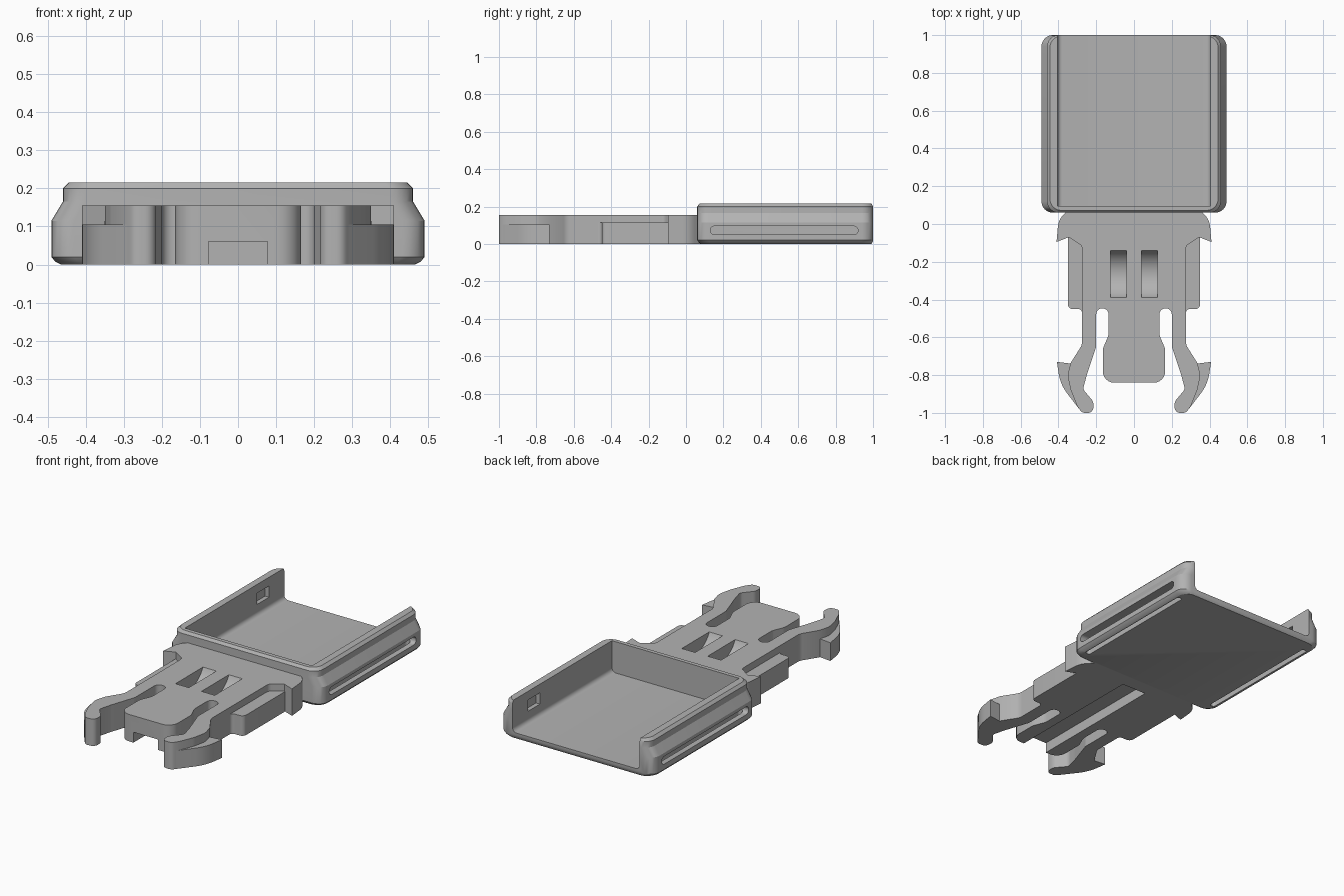
import bpy, bmesh, math
from mathutils import Vector

cube = bpy.data.objects.get("Cube")
if cube:
    bpy.data.objects.remove(cube)

grey = bpy.data.materials.new("grey plastic")
grey.use_nodes = True
grey.diffuse_color = (0.45, 0.45, 0.45, 1)
grey.node_tree.nodes["Principled BSDF"].inputs["Base Color"].default_value = (0.45, 0.45, 0.45, 1)


def rounded(corners, segs=6):
    """Closed outline from (a, b, radius) corners, radius optional."""
    out, n = [], len(corners)
    for i, c in enumerate(corners):
        p = Vector(c[:2])
        a, b = Vector(corners[i - 1][:2]) - p, Vector(corners[(i + 1) % n][:2]) - p
        if len(c) < 3:
            out.append(p)
            continue
        half = a.angle(b) / 2
        t = min(c[2] / math.tan(half), a.length * 0.49, b.length * 0.49)
        r = t * math.tan(half)
        centre = p + (a.normalized() + b.normalized()).normalized() * (r / math.sin(half))
        start, end = p + a.normalized() * t - centre, p + b.normalized() * t - centre
        sweep = math.pi - 2 * half
        for k in range(segs + 1):
            f = k / segs
            out.append(centre + (start * math.sin((1 - f) * sweep) + end * math.sin(f * sweep)) / math.sin(sweep)
                       if sweep < 3 else centre + start.lerp(end, f))
    return out


def loft(name, rings):
    """Solid from equal rings of 3D points, capped at both ends."""
    bm = bmesh.new()
    loops = [[bm.verts.new(v) for v in ring] for ring in rings]
    n = len(loops[0])
    bm.faces.new(loops[0])
    bm.faces.new(loops[-1])
    for low, high in zip(loops, loops[1:]):
        for i in range(n):
            j = (i + 1) % n
            bm.faces.new((low[i], low[j], high[j], high[i]))
    bmesh.ops.recalc_face_normals(bm, faces=bm.faces)
    mesh = bpy.data.meshes.new(name)
    bm.to_mesh(mesh)
    bm.free()
    mesh.materials.append(grey)
    obj = bpy.data.objects.new(name, mesh)
    bpy.context.collection.objects.link(obj)
    return obj


def prism(name, outline, lo, hi, axis="z"):
    place = {"x": lambda p, h: (h, p[0], p[1]),
             "y": lambda p, h: (p[0], h, p[1]),
             "z": lambda p, h: (p[0], p[1], h)}[axis]
    return loft(name, [[place(p, h) for p in outline] for h in (lo, hi)])


def box(a0, a1, b0, b1, r=None):
    corners = [(a0, b0), (a1, b0), (a1, b1), (a0, b1)]
    return rounded([c + (r,) for c in corners]) if r else corners


def cut(obj, cutters):
    bpy.context.view_layer.objects.active = obj
    for c in cutters:
        c.hide_render = True
        mod = obj.modifiers.new("cut", "BOOLEAN")
        mod.operation, mod.solver, mod.object = "DIFFERENCE", "EXACT", c
        bpy.ops.object.modifier_apply(modifier=mod.name)
        bpy.data.objects.remove(c)


def side(a, b, s):
    return min(a * s, b * s), max(a * s, b * s)


# Tray: shouldered block, hollowed and open at the back
levels = [(0, 0.465, 0.02), (0.008, 0.48, 0.008), (0.02, 0.49, 0), (0.115, 0.49, 0),
          (0.165, 0.46, 0), (0.2, 0.46, 0), (0.215, 0.445, 0.012)]
tray = loft("tray", [[(p.x, p.y, z) for p in box(-w, w, 0.06 + d, 1 - d * 0.4, 0.06)]
                     for z, w, d in levels])
hollow = rounded([(-0.405, 0.035, 0.025), (0.405, 0.035, 0.025), (0.405, 0.3), (-0.405, 0.3)])
cutters = [prism("hollow", hollow, 0.095, 1.2, "y")]
for s in (-1, 1):
    # strap slot entering at the side and leaving through the bottom
    cutters.append(prism("side_slot", box(0.13, 0.92, 0.05, 0.095, 0.022), *side(0.428, 0.6, s), "x"))
    cutters.append(prism("bottom_slot", box(*side(0.428, 0.458, s), 0.13, 0.92, 0.014), -0.1, 0.08))
    # small latch pocket in the inner wall
    cutters.append(prism("latch_pocket", box(0.75, 0.86, 0.1, 0.165), *side(0.39, 0.43, s), "x"))
cut(tray, cutters)

# Clip body: wings, spring arms and centre tongue in one symmetric outline
half = [
    (0.345, 0.08), (0.4, 0.02, 0.1), (0.41, -0.095), (0.345, -0.07), (0.275, -0.115, 0.03),
    (0.275, -0.64, 0.06), (0.335, -0.735), (0.352, -0.8, 0.08), (0.335, -0.88, 0.1),
    (0.3, -0.965), (0.275, -1, 0.03), (0.215, -1, 0.03), (0.215, -0.94, 0.04),
    (0.27, -0.875, 0.03), (0.25, -0.8, 0.05), (0.2, -0.65, 0.06),
    (0.2, -0.447, 0.03), (0.135, -0.447, 0.03), (0.135, -0.59, 0.06),
    (0.165, -0.66, 0.06), (0.165, -0.84, 0.06),
]
mirrored = [(-c[0],) + c[1:] for c in reversed(half)]
clip = prism("clip_body", rounded(half + mirrored), 0, 0.155)

# Channel under the tongue and two scooped pockets on top
cutters = [prism("channel", box(-0.078, 0.078, -0.9, 0), -0.1, 0.06)]
scoop = [(-0.265 + 0.138 * math.cos(a), 0.213 + 0.138 * math.sin(a))
         for a in (math.tau * k / 48 for k in range(48))]
for s in (-1, 1):
    cutters.append(prism("scoop", scoop, *side(0.04, 0.125, s), "x"))
cut(clip, cutters)

# Low ledges beside the arms and low barbs on the hooks
ledge = [(0.27, -0.07), (0.35, -0.07), (0.35, -0.45, 0.025), (0.275, -0.45, 0.025),
         (0.275, -0.49), (0.27, -0.49)]
barb = [(0.325, -0.74), (0.408, -0.73), (0.39, -0.85, 0.3), (0.29, -0.98), (0.28, -0.96)]
for s, word in ((1, "left"), (-1, "right")):
    for name, shape, top in (("ledge", ledge, 0.115), ("barb", barb, 0.105)):
        prism(f"{word}_{name}", [(p.x * s, p.y) for p in rounded(shape)], 0, top)

# Smooth the rounded walls, keep the edges crisp
bpy.ops.object.select_all(action="DESELECT")
for obj in bpy.context.collection.objects:
    if obj.type == "MESH":
        obj.select_set(True)
        bpy.context.view_layer.objects.active = obj
bpy.ops.object.shade_smooth_by_angle(angle=math.radians(25))
